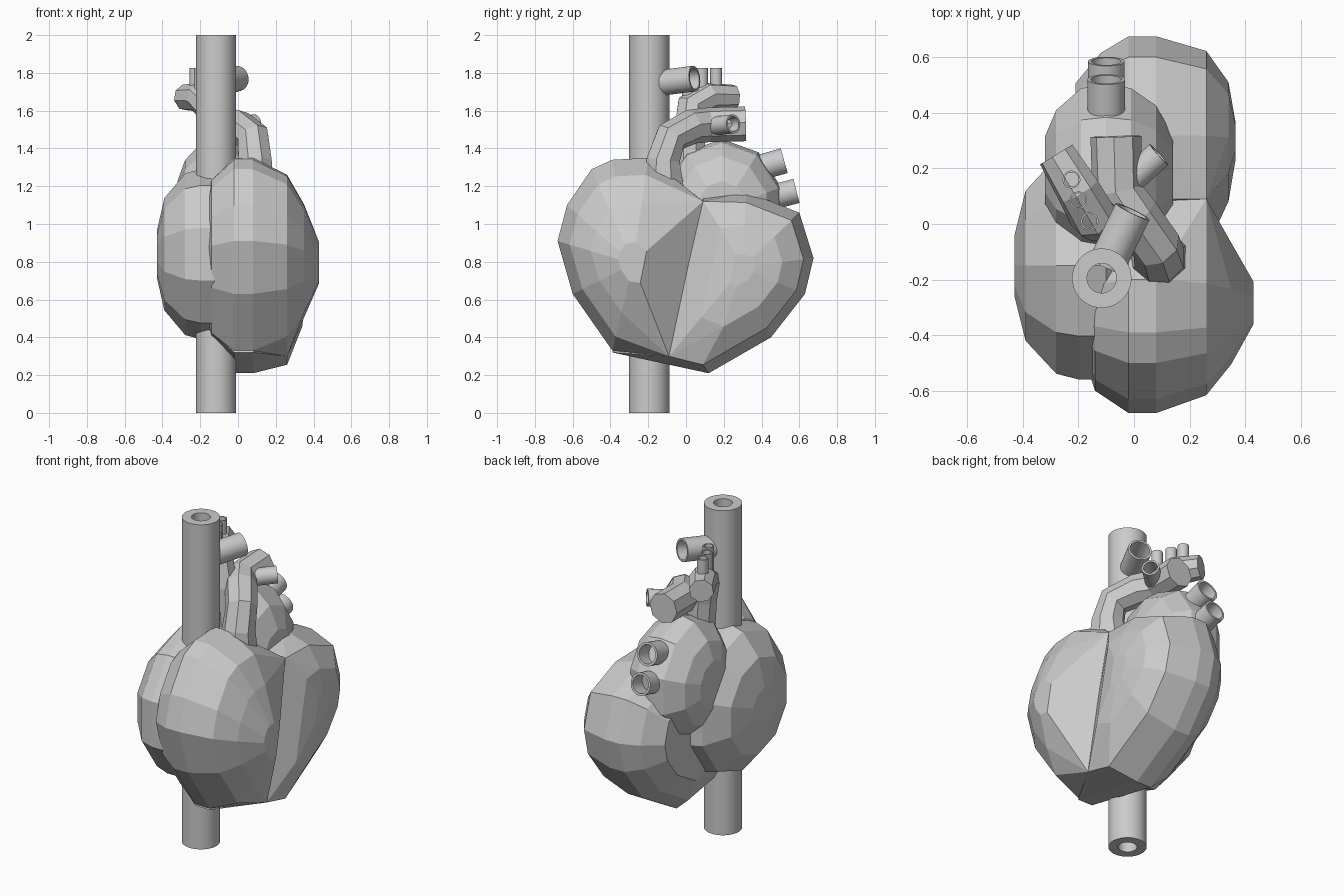
import bpy, bmesh, math
from mathutils import Vector

if "Cube" in bpy.data.objects:
    bpy.data.objects.remove(bpy.data.objects["Cube"])


def finish(name, bm):
    bmesh.ops.recalc_face_normals(bm, faces=bm.faces)
    me = bpy.data.meshes.new(name)
    bm.to_mesh(me)
    bm.free()
    ob = bpy.data.objects.new(name, me)
    bpy.context.collection.objects.link(ob)
    return ob


def chamber(name, outline, centre, slices, extra=()):
    """Faceted chamber: a y-z outline scaled at several x positions, then hulled."""
    bm = bmesh.new()
    cy, cz = centre
    for x, s in slices:
        for y, z in outline:
            bm.verts.new((x, cy + (y - cy) * s, cz + (z - cz) * s))
    for p in extra:
        bm.verts.new(p)
    res = bmesh.ops.convex_hull(bm, input=bm.verts)
    junk = {g for g in res["geom_interior"] + res["geom_unused"]
            if isinstance(g, bmesh.types.BMVert)}
    bmesh.ops.delete(bm, geom=list(junk), context='VERTS')
    bmesh.ops.dissolve_limit(bm, angle_limit=math.radians(3),
                             verts=bm.verts, edges=bm.edges)
    return finish(name, bm)


def oval(cy, cz, ry, rz, n=10):
    return [(cy + ry * math.cos(2 * math.pi * (i + .5) / n),
             cz + rz * math.sin(2 * math.pi * (i + .5) / n)) for i in range(n)]


def ring(bm, p, q, r, n):
    return [bm.verts.new(Vector(p) + q @ Vector((r * math.cos(2 * math.pi * (i + .5) / n),
                                                 r * math.sin(2 * math.pi * (i + .5) / n), 0)))
            for i in range(n)]


def bridge(bm, a, b):
    n = len(a)
    for i in range(n):
        bm.faces.new((a[i], a[(i + 1) % n], b[(i + 1) % n], b[i]))


tubes = []


def tube(name, a, b, r, inner, n=32):
    """Straight hollow vessel with a wall."""
    bm = bmesh.new()
    q = (Vector(b) - Vector(a)).to_track_quat('Z', 'Y')
    loops = [ring(bm, p, q, rr, n) for p, rr in ((a, r), (b, r), (b, inner), (a, inner))]
    for i in range(4):
        bridge(bm, loops[i], loops[(i + 1) % 4])
    tubes.append(finish(name, bm))


def vessel(name, path, n=8):
    """Bent low-poly vessel from (point, radius) pairs."""
    bm = bmesh.new()
    pts = [Vector(p) for p, r in path]
    loops, q, prev = [], Vector((0, 0, 1)).rotation_difference(Vector((0, 0, 1))), Vector((0, 0, 1))
    for i, (p, r) in enumerate(path):
        d = (pts[min(i + 1, len(pts) - 1)] - pts[max(i - 1, 0)]).normalized()
        q = prev.rotation_difference(d) @ q
        prev = d
        loops.append(ring(bm, p, q, r, n))
    for a, b in zip(loops, loops[1:]):
        bridge(bm, a, b)
    bm.faces.new(loops[0])
    bm.faces.new(loops[-1])
    return finish(name, bm)


# ventricles, meeting at a slanted groove and sharing a flat tip
seam = [(.26, .09, 1.12), (.26, -.09, .30)]
chamber("front_ventricle",
        [(-.20, 1.35), (-.39, 1.34), (-.50, 1.29), (-.63, 1.10), (-.68, .91), (-.60, .63),
         (-.39, .33), (-.09, .28), (.08, 1.13)], (-.28, .79),
        [(-.18, .5), (-.14, .80), (-.02, 1), (.08, 1), (.26, .84), (.35, .56), (.43, .2)], seam)
chamber("back_ventricle",
        [(.09, 1.14), (.32, 1.17), (.60, 1.06), (.675, .82), (.63, .63),
         (.45, .40), (.12, .21), (-.09, .30)], (.30, .77),
        [(-.21, .55), (-.12, .84), (-.02, 1), (.08, 1), (.26, .86), (.34, .56), (.365, .18)],
        seam + [(-.02, -.39, .32), (.08, -.39, .32), (.26, .09, .255),
                (-.13, -.14, .36), (-.13, -.36, .42)])

# atria
chamber("right_atrium", oval(-.15, .84, .43, .45), (-.15, .84),
        [(-.43, .27), (-.39, .66), (-.28, .95), (-.20, 1), (-.10, 1), (.0, .8)])
chamber("left_atrium", oval(.19, 1.08, .33, .37), (.19, 1.08),
        [(-.32, .4), (-.28, .7), (-.19, .95), (-.10, 1), (-.01, .95), (.08, .75), (.14, .4)])

# great arteries
vessel("pulmonary_trunk", [((.08, -.12, 1.18), .12), ((.09, -.12, 1.34), .095),
                           ((.08, -.08, 1.46), .09), ((.0, .03, 1.515), .092),
                           ((-.06, .12, 1.525), .092), ((-.065, .315, 1.53), .092)])
vessel("aorta", [((-.10, .02, 1.20), .09), ((-.12, .02, 1.50), .088),
                 ((-.15, .03, 1.62), .085), ((-.20, .12, 1.67), .08),
                 ((-.28, .25, 1.67), .07)])

# open vessel ends
tube("main_vein", (-.116, -.195, 0), (-.116, -.195, 2), .107, .053)
tube("vein_branch", (-.10, -.15, 1.745), (-.005, .045, 1.77), .068, .056)
tube("pulmonary_branch", (-.01, .16, 1.52), (.09, .25, 1.53), .05, .039)
tube("upper_back_vein", (-.10, .36, 1.29), (-.10, .52, 1.335), .068, .055)
tube("lower_back_vein", (-.10, .43, 1.135), (-.10, .585, 1.175), .066, .053)
for i, (x, y) in enumerate([(-.16, .01), (-.20, .085), (-.225, .16)]):
    tube(f"arch_branch_{i + 1}", (x, y, 1.66), (x, y, 1.825), .032, .026, 24)

# smooth only the round tubes
for ob in tubes:
    ob.select_set(True)
bpy.context.view_layer.objects.active = tubes[0]
bpy.ops.object.shade_smooth_by_angle(angle=math.radians(30))
